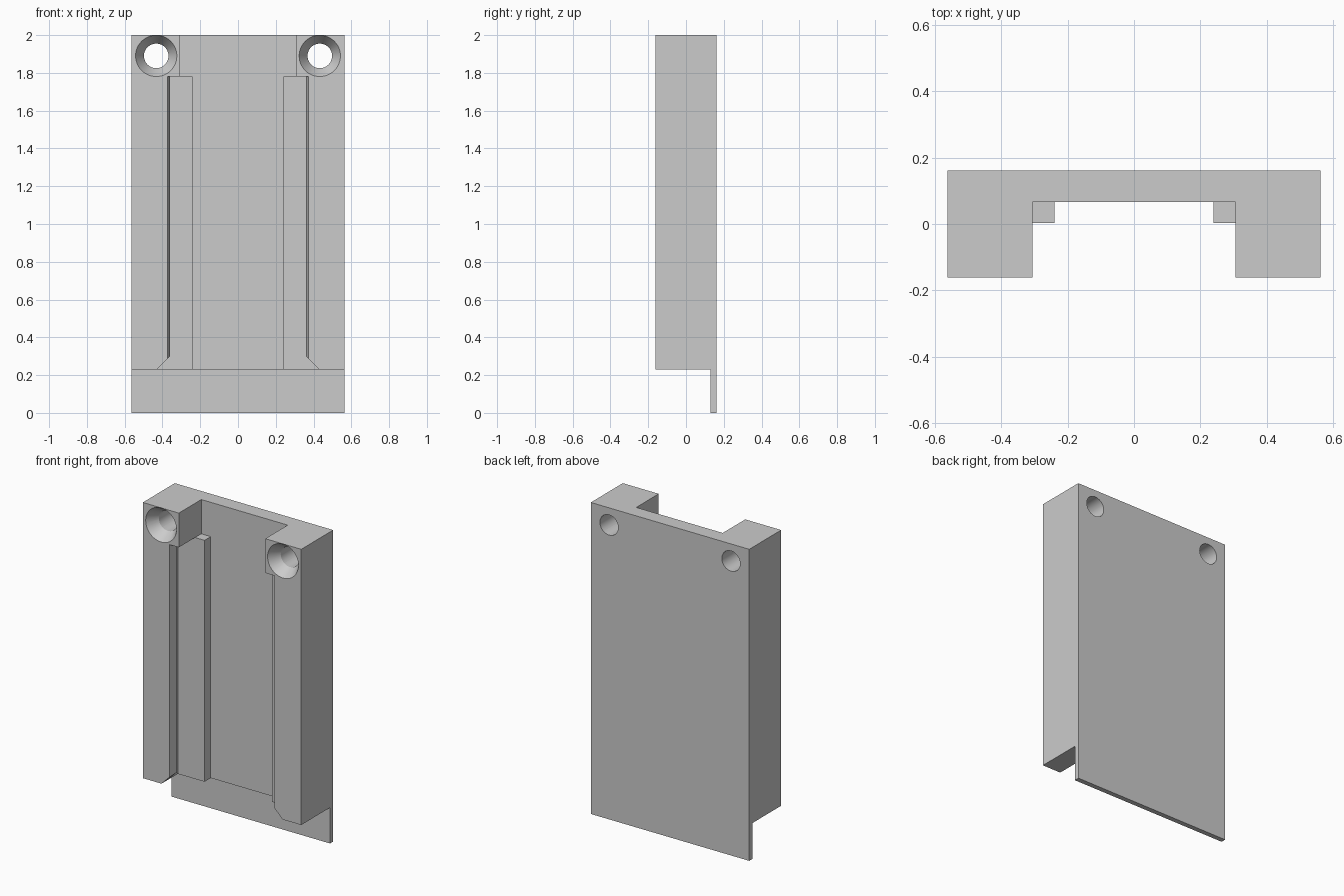
import bpy, bmesh, math
from mathutils import Matrix

default = bpy.data.objects.get("Cube")
if default:
    bpy.data.objects.remove(default, do_unlink=True)

grey = bpy.data.materials.new("plain grey")
grey.use_nodes = True
grey.diffuse_color = (0.6, 0.6, 0.6, 1)
grey.node_tree.nodes["Principled BSDF"].inputs["Base Color"].default_value = (0.6, 0.6, 0.6, 1)

# Main dimensions
HALF_W, HALF_D, HEIGHT = 0.5625, 0.162, 2.0
FOOT_Z, SHELF_Z = 0.23, 1.78      # underside of rails, underside of screw blocks
FLOOR_Y, LEDGE_Y = 0.066, 0.003   # channel floor, front of ledges
OUT = -0.22                       # cutters start in front of the body


def finish(name, bm):
    bmesh.ops.recalc_face_normals(bm, faces=bm.faces)
    mesh = bpy.data.meshes.new(name)
    bm.to_mesh(mesh)
    bm.free()
    mesh.materials.append(grey)
    obj = bpy.data.objects.new(name, mesh)
    bpy.context.collection.objects.link(obj)
    return obj


def box(name, lo, hi):
    bm = bmesh.new()
    bmesh.ops.create_cube(bm, size=1)
    for v in bm.verts:
        v.co = [lo[i] if v.co[i] < 0 else hi[i] for i in range(3)]
    return finish(name, bm)


def mirrored_prism(name, half, start, end, axis):
    """Mirror a half outline across x = 0 and extrude it along z or y."""
    outline = half + [(-a, b) for a, b in reversed(half)]
    bm = bmesh.new()
    place = (lambda a, b, t: (a, b, t)) if axis == "z" else (lambda a, b, t: (a, t, b))
    face = bm.faces.new([bm.verts.new(place(a, b, start)) for a, b in outline])
    new = bmesh.ops.extrude_face_region(bm, geom=[face])["geom"]
    for v in new:
        if isinstance(v, bmesh.types.BMVert):
            v.co["xyz".index(axis)] = end
    return finish(name, bm)


def drill(name, x, z, r_front, r_back, y0, y1):
    bm = bmesh.new()
    turn = Matrix.Translation((x, (y0 + y1) / 2, z)) @ Matrix.Rotation(-math.pi / 2, 4, "X")
    bmesh.ops.create_cone(bm, cap_ends=True, segments=48, radius1=r_front,
                          radius2=r_back, depth=y1 - y0, matrix=turn)
    return finish(name, bm)


body = box("rail_bracket", (-HALF_W, -HALF_D, 0), (HALF_W, HALF_D, HEIGHT))

# Slotted channel with undercut lips and stepped ledges
slot = [(0.388, OUT), (0.36, -0.107), (0.43, -0.107), (0.43, LEDGE_Y),
        (0.24, LEDGE_Y), (0.24, FLOOR_Y)]
cutters = [
    box("foot_cutter", (-1, OUT, -0.1), (1, 0.13, FOOT_Z)),
    mirrored_prism("slot_cutter", slot, 0.1, SHELF_Z, "z"),
    # Opening between the screw blocks
    box("top_cutter", (-0.307, OUT, SHELF_Z), (0.307, FLOOR_Y, HEIGHT + 0.1)),
    # Lead-in chamfers at the bottom of the lips
    mirrored_prism("lead_in_cutter", [(0.46, 0.20), (0.34, 0.32)], OUT, -0.05, "y"),
]

# Countersunk screw holes
for side, x in (("left", 0.433), ("right", -0.433)):
    cutters.append(drill(side + "_hole_cutter", x, 1.89, 0.065, 0.065, OUT, 0.3))
    cutters.append(drill(side + "_sink_cutter", x, 1.89, 0.122, 0.065, -0.182, -0.092))

bpy.context.view_layer.objects.active = body
for cutter in cutters:
    cutter.hide_render = True
    mod = body.modifiers.new(cutter.name, "BOOLEAN")
    mod.operation = "DIFFERENCE"
    mod.solver = "EXACT"
    mod.object = cutter
    bpy.ops.object.modifier_apply(modifier=mod.name)
    bpy.data.objects.remove(cutter, do_unlink=True)

# Smooth hole walls, crisp edges elsewhere
bpy.ops.object.select_all(action="DESELECT")
body.select_set(True)
bpy.ops.object.shade_smooth_by_angle(angle=math.radians(20))
